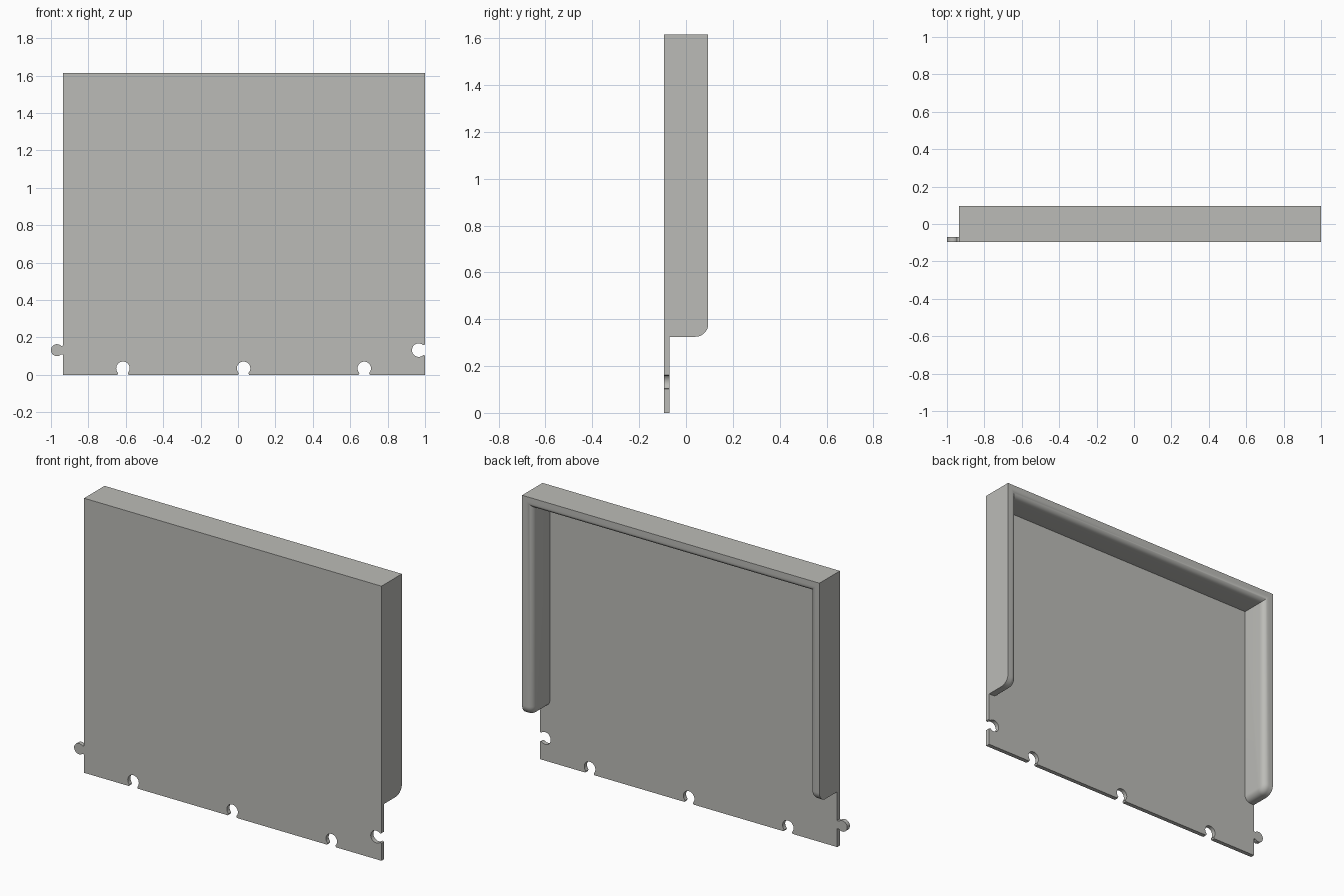
import bpy, bmesh, math

if "Cube" in bpy.data.objects:
    bpy.data.objects.remove(bpy.data.objects["Cube"])

LEFT, RIGHT, TOP = -0.935, 1.0, 1.615      # panel outline
FRONT, BACK, SKIN = -0.095, 0.095, -0.07   # depth limits, panel back face
WALL, RIM_BASE = 0.065, 0.325              # rim thickness and lower end
ROUND, FILLET = 0.055, 0.038

grey = bpy.data.materials.new("light grey")
grey.diffuse_color = (0.5, 0.5, 0.475, 1)
grey.use_nodes = True
grey.node_tree.nodes["Principled BSDF"].inputs["Base Color"].default_value = grey.diffuse_color


def finish(bm, name):
    bmesh.ops.recalc_face_normals(bm, faces=bm.faces)
    mesh = bpy.data.meshes.new(name)
    bm.to_mesh(mesh)
    bm.free()
    mesh.materials.append(grey)
    obj = bpy.data.objects.new(name, mesh)
    bpy.context.collection.objects.link(obj)
    bpy.ops.object.select_all(action='DESELECT')
    obj.select_set(True)
    bpy.context.view_layer.objects.active = obj
    bpy.ops.object.shade_smooth_by_angle(angle=math.radians(30))
    return obj


def arc(cx, cy, r, start, end, steps=24):
    angles = [math.radians(start + (end - start) * i / steps) for i in range(steps + 1)]
    return [(cx + r * math.cos(a), cy + r * math.sin(a)) for a in angles]


# Flat panel with keyhole notches and one locking tab
outline = [(LEFT, 0)]
for x in (-0.615, 0.03, 0.675):
    outline += [(x - 0.03, 0)] + arc(x, 0.035, 0.036, 225, -45) + [(x + 0.03, 0)]
outline += [(RIGHT, 0), (RIGHT, 0.102)]
outline += arc(0.966, 0.132, 0.036, -45, -315)
outline += [(RIGHT, 0.162), (RIGHT, TOP), (LEFT, TOP), (LEFT, 0.156)]
outline += arc(-0.968, 0.132, 0.032, 45, 315)
outline += [(LEFT, 0.108)]

bm = bmesh.new()
face = bm.faces.new([bm.verts.new((x, FRONT, z)) for x, z in outline])
grown = bmesh.ops.extrude_face_region(bm, geom=[face])
moved = [v for v in grown["geom"] if isinstance(v, bmesh.types.BMVert)]
bmesh.ops.translate(bm, verts=moved, vec=(0, SKIN - FRONT, 0))
finish(bm, "panel")

# Raised rim around the sides and top, rounded at its lower ends
bm = bmesh.new()


def section(x, top):
    pts = [(SKIN, RIM_BASE)]
    pts += arc(BACK - ROUND, RIM_BASE + ROUND, ROUND, -90, 0, 10)
    pts += [(BACK, top), (SKIN, top)]
    return [bm.verts.new((x, y, z)) for y, z in pts]


lo = section(LEFT, TOP)
li = section(LEFT + WALL, TOP - WALL)
ri = section(RIGHT - WALL, TOP - WALL)
ro = section(RIGHT, TOP)
for s in (lo, li, ri, ro):
    bm.faces.new(s)
for a, b in ((lo, li), (ri, ro)):
    for i in range(len(a) - 3):
        bm.faces.new((a[i], a[i + 1], b[i + 1], b[i]))
# Back faces, mitred at the upper corners
for a, b in ((lo, li), (ri, ro)):
    bm.faces.new((a[-3], a[-2], b[-2], b[-3]))
bm.faces.new((lo[-2], li[-2], ri[-2], ro[-2]))
bm.faces.new((li[-2], li[-1], ri[-1], ri[-2]))   # underside of top bar
bm.faces.new((lo[-2], lo[-1], ro[-1], ro[-2]))   # top
bmesh.ops.recalc_face_normals(bm, faces=bm.faces)

# Round the inner back edge
edges = [bm.edges.get((s[i], s[i + 1])) for s in (li, ri) for i in range(len(s) - 2)]
edges.append(bm.edges.get((li[-2], ri[-2])))
bmesh.ops.bevel(bm, geom=edges, offset=FILLET, offset_type='OFFSET', segments=8,
                profile=0.5, affect='EDGES', clamp_overlap=False)
finish(bm, "rim")
